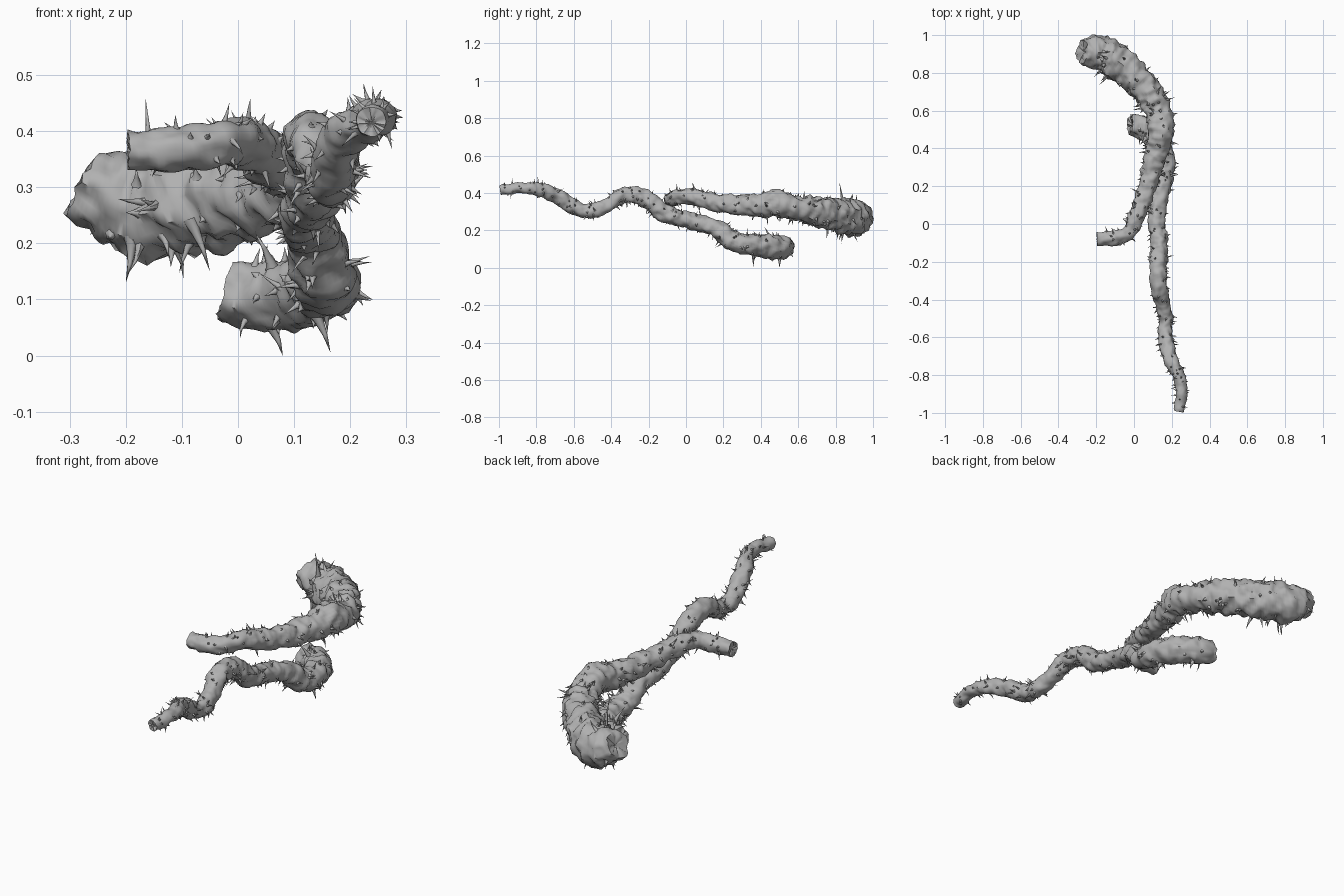
import bpy, bmesh, math, random
from mathutils import Vector, noise

random.seed(7)
cube = bpy.data.objects.get("Cube")
if cube:
    bpy.data.objects.remove(cube, do_unlink=True)

bark = bpy.data.materials.new("grey bark")
bark.use_nodes = True
bark.diffuse_color = (0.44, 0.44, 0.44, 1)
bark.node_tree.nodes["Principled BSDF"].inputs["Base Color"].default_value = (0.44, 0.44, 0.44, 1)

SIDES = 28
STEP = 0.009


def sample_path(keys):
    """Smooth path through (x, y, z, radius) keys, in roughly even steps."""
    k = [Vector(p) for p in keys]
    k = [k[0] * 2 - k[1]] + k + [k[-1] * 2 - k[-2]]
    out = []
    for a, b, c, d in zip(k, k[1:], k[2:], k[3:]):
        n = max(2, round((c.xyz - b.xyz).length / STEP))
        for i in range(n):
            t = i / n
            out.append(0.5 * (2 * b + (c - a) * t + (2 * a - 5 * b + 4 * c - d) * t * t
                              + (3 * b - a - 3 * c + d) * t ** 3))
    return out + [k[-2]]


def frames(path):
    """Centre, radius, tangent and two untwisted side axes at each sample."""
    side, out = Vector((0, 0, 1)), []
    for i, p in enumerate(path):
        tan = (path[min(i + 2, len(path) - 1)].xyz - path[max(i - 2, 0)].xyz).normalized()
        side = (side - tan * side.dot(tan)).normalized()
        out.append((p.xyz, p.w, tan, side, tan.cross(side)))
    return out


def surface(frame, ang):
    """Point on the knobbly bark and its outward direction."""
    c, r, _, u, v = frame
    d = u * math.cos(ang) + v * math.sin(ang)
    q = c + d * r
    lump = 0.1 * noise.noise(q * 11) + 0.24 * noise.noise(q * 25) + 0.13 * noise.noise(q * 48)
    return c + d * r * (1.02 + lump), d


def finish(bm, name, angle):
    bmesh.ops.recalc_face_normals(bm, faces=bm.faces)
    mesh = bpy.data.meshes.new(name)
    bm.to_mesh(mesh)
    bm.free()
    mesh.materials.append(bark)
    obj = bpy.data.objects.new(name, mesh)
    bpy.context.collection.objects.link(obj)
    bpy.ops.object.select_all(action='DESELECT')
    obj.select_set(True)
    bpy.context.view_layer.objects.active = obj
    bpy.ops.object.shade_smooth_by_angle(angle=math.radians(angle))


def bridge(bm, a, b):
    n = len(a)
    for i in range(n):
        bm.faces.new((a[i], a[(i + 1) % n], b[(i + 1) % n], b[i]))


def cap(bm, ring, frame, inward):
    """Rough broken end: ragged rim, uneven inner ring and a hollow centre."""
    c, r, tan, _, _ = frame
    inner = []
    for v in ring:
        inner.append(bm.verts.new(c.lerp(v.co, 0.6) + tan * inward * r * random.uniform(-0.1, 0.2)))
        v.co -= tan * inward * r * random.uniform(-0.1, 0.1)
    bridge(bm, ring, inner)
    hub = bm.verts.new(c + tan * inward * r * 0.25)
    for i in range(SIDES):
        bm.faces.new((inner[i], inner[(i + 1) % SIDES], hub))


def thorn(bm, base, tip, rad, bend):
    """Slim spike with a flared foot and a slight bend."""
    axis = tip - base
    u = axis.orthogonal().normalized()
    v = axis.normalized().cross(u)
    rings = []
    for t, s in ((-0.15, 1.35), (0.12, 0.8), (0.5, 0.42)):
        c = base + axis * t + bend * (t * (1 - t))
        rings.append([bm.verts.new(c + (u * math.cos(a) + v * math.sin(a)) * rad * s)
                      for a in (math.tau * i / 6 for i in range(6))])
    bridge(bm, rings[0], rings[1])
    bridge(bm, rings[1], rings[2])
    end = bm.verts.new(tip)
    for i in range(6):
        bm.faces.new((rings[2][i], rings[2][(i + 1) % 6], end))


def build_vine(name, keys, count, spikes):
    fr = frames(sample_path(keys))
    # Knobbly stem with broken ends
    bm = bmesh.new()
    rings = [[bm.verts.new(surface(f, math.tau * i / SIDES)[0]) for i in range(SIDES)] for f in fr]
    for a, b in zip(rings, rings[1:]):
        bridge(bm, a, b)
    cap(bm, rings[0], fr[0], 1)
    cap(bm, rings[-1], fr[-1], -1)
    finish(bm, name + "_stem", 55)
    # Thorns scattered over the bark, longer where the stem is thick
    bm = bmesh.new()
    for _ in range(count):
        f = random.choice(fr[5:-3])
        p, d = surface(f, random.uniform(0, math.tau))
        lean = Vector([random.uniform(-0.5, 0.5) for _ in range(3)])
        size = (0.012 + f[1] * 0.32) * random.choice((0.4, 0.6, 0.8, 1.0, 1.4))
        tip = p + (d + lean).normalized() * size
        thorn(bm, p, tip, 0.003 + f[1] * 0.055, f[2] * size * random.uniform(-0.4, 0.4))
    for base, tip in spikes:
        thorn(bm, Vector(base), Vector(tip), 0.011, Vector((0.01, 0, 0)))
    finish(bm, name + "_thorns", 60)


# Thick vine, curling down to a thin hooked end
build_vine("thick_vine", [
    (-0.275, 0.915, 0.31, 0.06), (-0.225, 0.91, 0.285, 0.078), (-0.145, 0.895, 0.265, 0.088),
    (-0.015, 0.795, 0.285, 0.082), (0.09, 0.675, 0.305, 0.072), (0.13, 0.59, 0.32, 0.064),
    (0.143, 0.49, 0.345, 0.068), (0.125, 0.40, 0.335, 0.06),
    (0.10, 0.31, 0.335, 0.055), (0.065, 0.18, 0.345, 0.047), (0.02, 0.06, 0.375, 0.043),
    (-0.02, -0.035, 0.382, 0.037), (-0.10, -0.075, 0.368, 0.039), (-0.195, -0.08, 0.365, 0.034)],
    150, [((-0.16, 0.84, 0.34), (-0.165, 0.82, 0.46)), ((-0.19, 0.84, 0.2), (-0.2, 0.83, 0.13)),
          ((-0.08, 0.76, 0.23), (-0.05, 0.75, 0.15))])

# Slender vine, waving forward to its thin tip
build_vine("slender_vine", [
    (-0.02, 0.525, 0.12, 0.051), (0.03, 0.515, 0.108, 0.058), (0.10, 0.465, 0.11, 0.06),
    (0.15, 0.37, 0.125, 0.057), (0.155, 0.26, 0.14, 0.055), (0.137, 0.155, 0.21, 0.047),
    (0.118, 0.03, 0.25, 0.043), (0.135, -0.11, 0.29, 0.045), (0.125, -0.22, 0.37, 0.045),
    (0.133, -0.33, 0.387, 0.042), (0.15, -0.42, 0.335, 0.039), (0.168, -0.51, 0.30, 0.036),
    (0.167, -0.60, 0.325, 0.038), (0.188, -0.70, 0.39, 0.038), (0.242, -0.82, 0.423, 0.032),
    (0.25, -0.90, 0.425, 0.029), (0.237, -0.99, 0.415, 0.026)],
    200, [((0.14, 0.36, 0.07), (0.165, 0.36, 0.005)), ((0.06, 0.5, 0.05), (0.08, 0.5, 0.0)),
          ((0.06, 0.45, 0.16), (0.03, 0.42, 0.22))])
